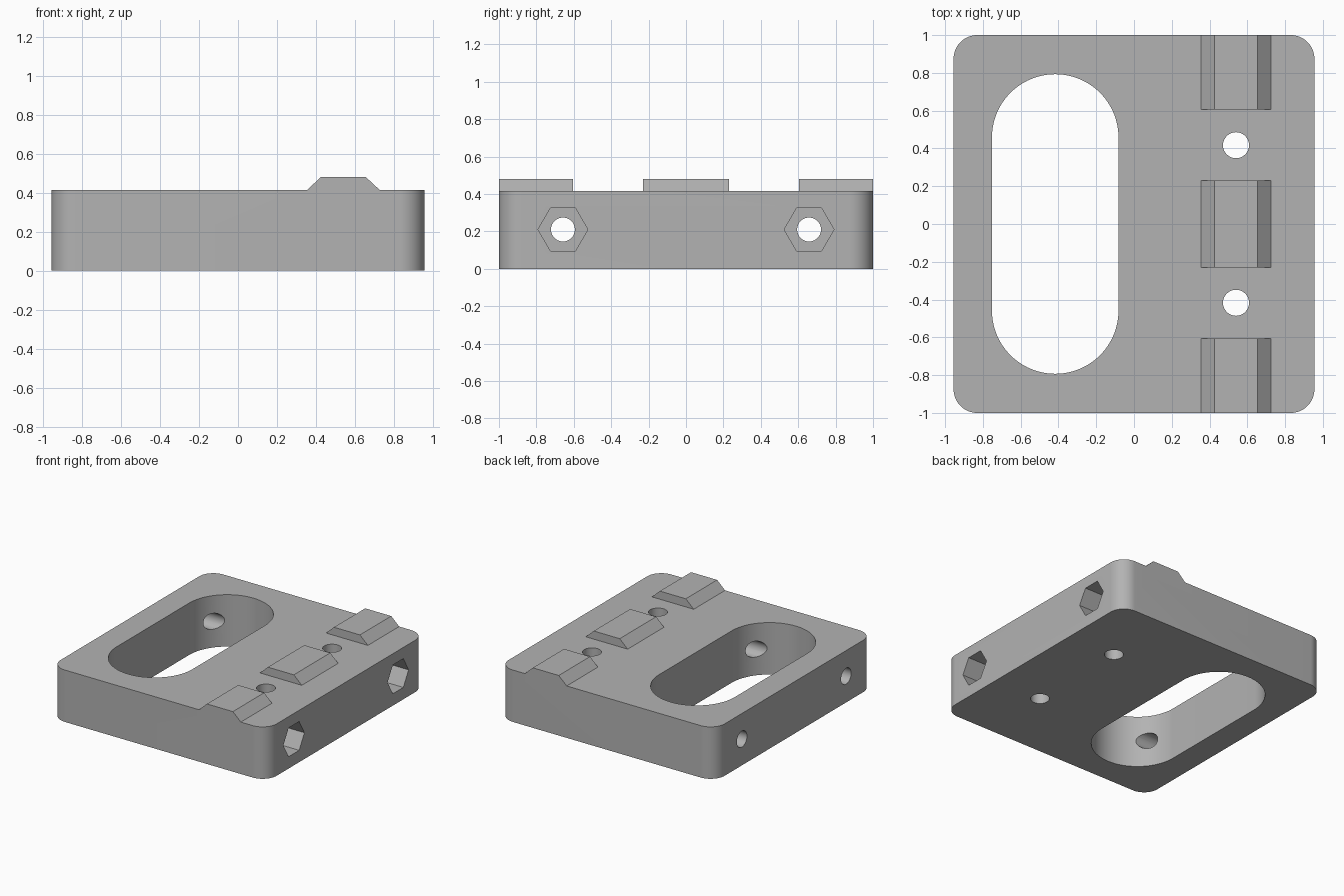
import bpy, math
from mathutils import Matrix, Vector

cube = bpy.data.objects.get("Cube")
if cube:
    bpy.data.objects.remove(cube, do_unlink=True)

HEIGHT = 0.415
HALF_X, HALF_Y = 0.955, 1.0

grey = bpy.data.materials.new("plain grey")
grey.use_nodes = True
colour = (0.45, 0.45, 0.45, 1)
grey.diffuse_color = colour
grey.node_tree.nodes["Principled BSDF"].inputs["Base Color"].default_value = colour


def prism(name, profile, depth, matrix=Matrix()):
    """Extrude a counter-clockwise 2D profile along local z, then place it."""
    n = len(profile)
    verts = [matrix @ Vector((x, y, z)) for z in (0, depth) for x, y in profile]
    faces = [list(range(n))[::-1], list(range(n, 2 * n))]
    faces += [[i, (i + 1) % n, n + (i + 1) % n, n + i] for i in range(n)]
    mesh = bpy.data.meshes.new(name)
    mesh.from_pydata(verts, [], faces)
    mesh.materials.append(grey)
    obj = bpy.data.objects.new(name, mesh)
    bpy.context.collection.objects.link(obj)
    return obj


def rounded(hx, hy, r, steps, cx=0):
    """Rounded rectangle; r equal to hx gives a slot."""
    points = []
    for k, (sx, sy) in enumerate([(1, 1), (-1, 1), (-1, -1), (1, -1)]):
        for i in range(steps + 1):
            a = math.pi / 2 * (k + i / steps)
            p = (cx + sx * (hx - r) + r * math.cos(a), sy * (hy - r) + r * math.sin(a))
            if not points or math.dist(p, points[-1]) > 1e-5:
                points.append(p)
    if math.dist(points[0], points[-1]) < 1e-5:
        points.pop()
    return points


def polygon(r, sides):
    return [(r * math.cos(2 * math.pi * i / sides), r * math.sin(2 * math.pi * i / sides))
            for i in range(sides)]


def combine(target, tool, operation):
    mod = target.modifiers.new(operation.title(), "BOOLEAN")
    mod.object, mod.operation, mod.solver = tool, operation, "EXACT"
    bpy.context.view_layer.objects.active = target
    bpy.ops.object.modifier_apply(modifier=mod.name)
    bpy.data.objects.remove(tool, do_unlink=True)


# Plate with rounded vertical corners
plate = prism("mounting_plate", rounded(HALF_X, HALF_Y, 0.125, 16), HEIGHT)

# Three bevelled rail lugs, profile in x and z, extruded along y
lug = [(0.355, 0.36), (0.725, 0.36), (0.725, HEIGHT), (0.655, 0.48),
       (0.425, 0.48), (0.355, HEIGHT)]
for y0, y1 in [(-HALF_Y, -0.605), (-0.23, 0.23), (0.605, HALF_Y)]:
    place = Matrix.Translation((0, y1, 0)) @ Matrix.Rotation(math.pi / 2, 4, "X")
    combine(plate, prism("rail_lug", lug, y1 - y0, place), "UNION")

# Long slot through the plate
slot = prism("slot_cutter", rounded(0.335, 0.793, 0.335, 24, -0.417), 1,
             Matrix.Translation((0, 0, -0.3)))
combine(plate, slot, "DIFFERENCE")

along_x = Matrix.Rotation(math.pi / 2, 4, "Y")
for side in (-1, 1):
    # Vertical screw holes between the lugs
    hole = prism("screw_hole_cutter", polygon(0.069, 32), 1,
                 Matrix.Translation((0.54, side * 0.417, -0.3)))
    combine(plate, hole, "DIFFERENCE")
    # Cross bolt holes through both side walls
    bolt = prism("bolt_hole_cutter", polygon(0.064, 32), 2.4,
                 Matrix.Translation((-1.2, side * 0.658, 0.21)) @ along_x)
    combine(plate, bolt, "DIFFERENCE")
    # Hexagonal nut pockets, with points along y
    nut = prism("nut_pocket_cutter", polygon(0.133, 6), 0.5,
                Matrix.Translation((HALF_X - 0.25, side * 0.658, 0.21)) @ along_x
                @ Matrix.Rotation(math.pi / 2, 4, "Z"))
    combine(plate, nut, "DIFFERENCE")

# Smooth rounded walls, crisp edges
bpy.ops.object.select_all(action="DESELECT")
plate.select_set(True)
bpy.context.view_layer.objects.active = plate
bpy.ops.object.shade_smooth_by_angle(angle=math.radians(30))
